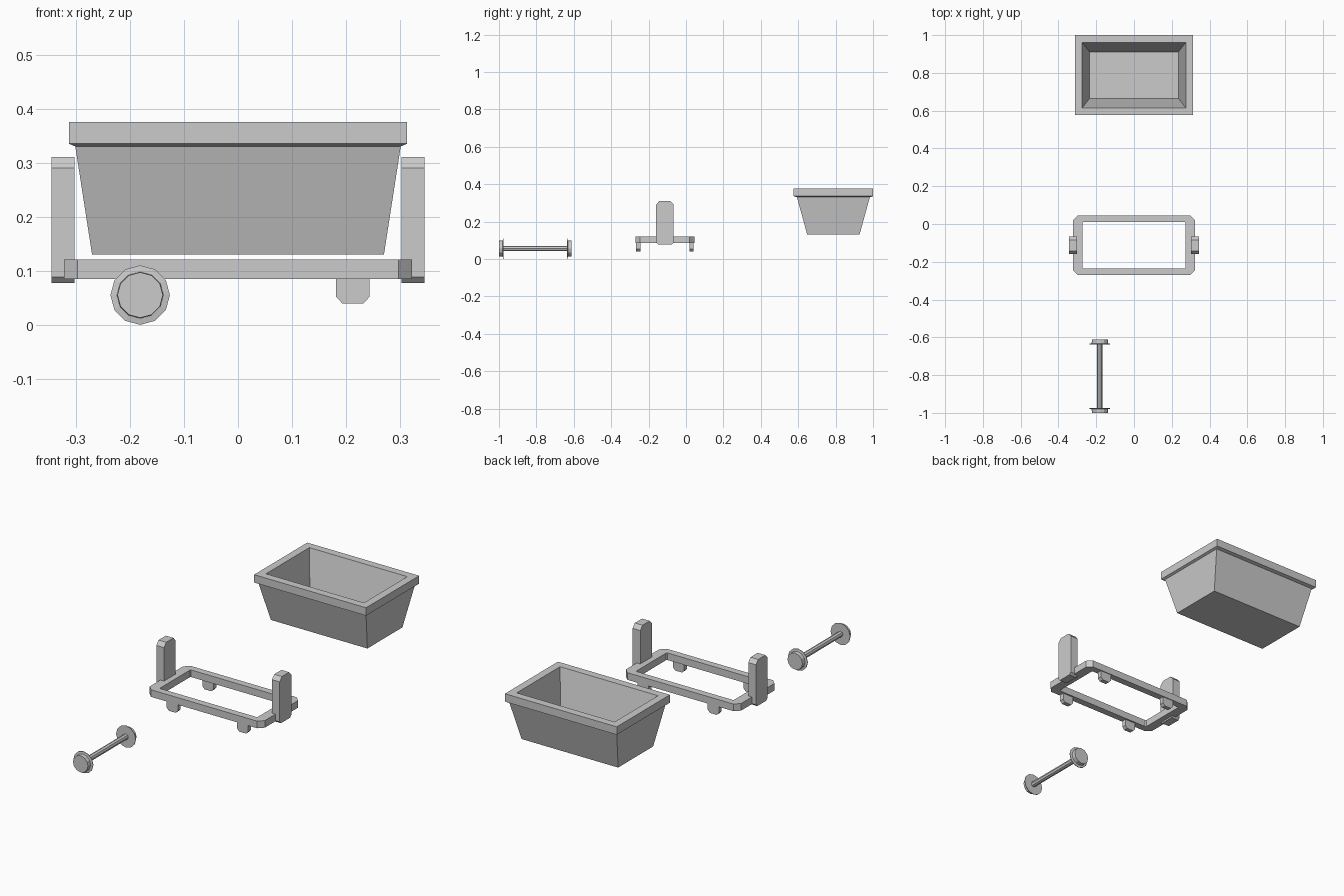
import bpy, bmesh, math
from mathutils import Vector

if "Cube" in bpy.data.objects:
    bpy.data.objects.remove(bpy.data.objects["Cube"])


def finish(name, bm):
    bmesh.ops.recalc_face_normals(bm, faces=bm.faces)
    mesh = bpy.data.meshes.new(name)
    bm.to_mesh(mesh)
    bm.free()
    obj = bpy.data.objects.new(name, mesh)
    bpy.context.collection.objects.link(obj)
    return obj


def bridge(bm, a, b):
    n = len(a)
    for i in range(n):
        bm.faces.new((a[i], a[(i + 1) % n], b[(i + 1) % n], b[i]))


def loft(name, loops, closed=False):
    """Skin loops of points; cap both ends, or join last to first."""
    bm = bmesh.new()
    rings = [[bm.verts.new(p) for p in loop] for loop in loops]
    for a, b in zip(rings, rings[1:]):
        bridge(bm, a, b)
    if closed:
        bridge(bm, rings[-1], rings[0])
    else:
        bm.faces.new(rings[0])
        bm.faces.new(rings[-1])
    return finish(name, bm)


def rect(hx, hy, cy, z):
    return [(x * hx, cy + y * hy, z) for x, y in ((-1, -1), (1, -1), (1, 1), (-1, 1))]


def chamfered(hx, hy, c, cy, z):
    pts = []
    for sx, sy in ((-1, -1), (1, -1), (1, 1), (-1, 1)):
        a = (sx * (hx - c), cy + sy * hy, z)
        b = (sx * hx, cy + sy * (hy - c), z)
        pts += [b, a] if sx * sy > 0 else [a, b]
    return pts


# Tipping hopper: outer body, rim, then inner walls down to the floor
HY = 0.788
hopper = [(0.27, 0.140, 0.131), (0.301, 0.195, 0.331), (0.313, 0.212, 0.336),
          (0.313, 0.212, 0.376), (0.274, 0.173, 0.376), (0.235, 0.123, 0.16)]
loft("hopper", [rect(hx, hy, HY, z) for hx, hy, z in hopper])

# Chassis ring with chamfered corners
CY = -0.113
Z0, Z1 = 0.086, 0.122
loft("chassis_frame", [chamfered(0.322, 0.158, 0.025, CY, Z0),
                       chamfered(0.322, 0.158, 0.025, CY, Z1),
                       chamfered(0.273, 0.123, 0.004, CY, Z1),
                       chamfered(0.273, 0.123, 0.004, CY, Z0)], closed=True)

# Upright hopper supports at both ends
post = [(-0.036, 0.078), (0.036, 0.078), (0.047, 0.089), (0.047, 0.291),
        (0.029, 0.311), (-0.029, 0.311), (-0.047, 0.291), (-0.047, 0.089)]
for side, s in (("left", -1), ("right", 1)):
    loft(side + "_support", [[(s * x, CY + y, z) for y, z in post] for x in (0.302, 0.345)])

# Axle brackets under the frame
bracket = [(-0.031, 0.09), (-0.031, 0.053), (-0.019, 0.04),
           (0.019, 0.04), (0.031, 0.053), (0.031, 0.09)]
for end, cx in (("rear", -0.181), ("front", 0.2125)):
    for side, s in (("near", -1), ("far", 1)):
        loft(f"{end}_{side}_axle_bracket",
             [[(cx + x, CY + s * y, z) for x, z in bracket] for y in (0.131, 0.154)])

# Wheelset: axle with a flanged wheel at each end
WX, WY, WZ = -0.181, -0.806, 0.056


def circle(r, y, n):
    return [(WX + r * math.cos(2 * math.pi * i / n), WY + y,
             WZ + r * math.sin(2 * math.pi * i / n)) for i in range(n)]


loft("axle", [circle(0.014, -0.172, 8), circle(0.014, 0.172, 8)])
wheel = [(0.055, 0.169), (0.055, 0.172), (0.043, 0.174), (0.042, 0.194)]
for side, s in (("near", -1), ("far", 1)):
    loft(side + "_wheel", [circle(r, s * y, 12) for r, y in wheel])
